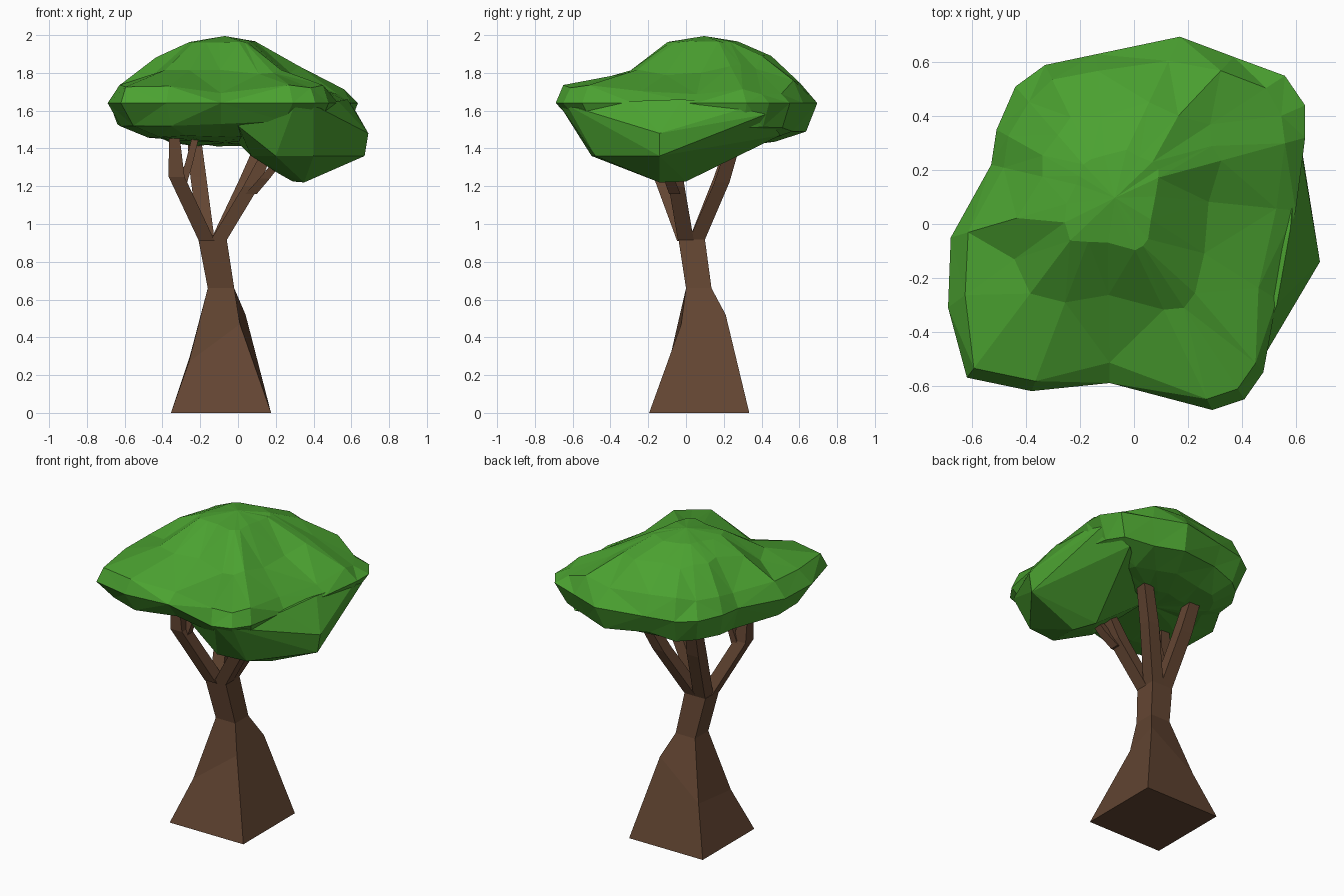
import bpy, bmesh, random
from mathutils import Vector

if "Cube" in bpy.data.objects:
    bpy.data.objects.remove(bpy.data.objects["Cube"])

random.seed(4)


def material(name, rgb):
    m = bpy.data.materials.new(name)
    m.diffuse_color = (*rgb, 1)
    m.use_nodes = True
    m.node_tree.nodes["Principled BSDF"].inputs["Base Color"].default_value = m.diffuse_color
    return m


BARK = material("bark", (0.125, 0.06, 0.032))
LEAF = material("leaf", (0.07, 0.36, 0.03))


def finish(bm, name, mat):
    bmesh.ops.recalc_face_normals(bm, faces=bm.faces)
    me = bpy.data.meshes.new(name)
    bm.to_mesh(me)
    bm.free()
    me.materials.append(mat)
    ob = bpy.data.objects.new(name, me)
    bpy.context.collection.objects.link(ob)
    return ob


def loft(name, rings, mat, triangles=False):
    """Bridge rings of equal size and cap both ends."""
    bm = bmesh.new()
    loops = [[bm.verts.new(p) for p in r] for r in rings]
    n = len(loops[0])
    for a, b in zip(loops, loops[1:]):
        for i in range(n):
            j = (i + 1) % n
            bm.faces.new((a[i], a[j], b[j], b[i]))
    for loop in (loops[0], loops[-1]):
        if triangles:
            centre = sum((v.co for v in loop), Vector()) / n
            c = bm.verts.new(centre + Vector((0, 0, 0.03 if loop is loops[-1] else 0)))
            for i in range(n):
                bm.faces.new((loop[i], loop[(i + 1) % n], c))
        else:
            bm.faces.new(loop)
    if triangles:
        bmesh.ops.triangulate(bm, faces=bm.faces, quad_method='SHORT_EDGE')
    return finish(bm, name, mat)


def rect(x0, x1, y0, y1, z):
    return [(x0, y0, z), (x1, y0, z), (x1, y1, z), (x0, y1, z)]


# Trunk: flared square column with uneven knees
loft("trunk", [
    rect(-0.355, 0.175, -0.195, 0.335, 0),
    [(-0.26, -0.09, 0.27), (0.01, -0.025, 0.47), (0.04, 0.21, 0.52), (-0.255, 0.235, 0.3)],
    rect(-0.16, -0.02, 0.0, 0.135, 0.66),
    rect(-0.21, -0.06, -0.04, 0.10, 0.92),
    rect(-0.16, -0.10, 0.0, 0.06, 0.94)], BARK)


# Branches: square tapered limbs, each point is x, y, z, half width
def branch(name, *path):
    loft(name, [rect(x - r, x + r, y - r, y + r, z) for x, y, z, r in path], BARK)


branch("left_branch", (-0.165, -0.005, 0.91, 0.042), (-0.325, -0.13, 1.25, 0.042), (-0.34, -0.145, 1.5, 0.026))
branch("left_twig", (-0.30, -0.11, 1.2, 0.025), (-0.26, -0.1, 1.32, 0.02), (-0.22, -0.08, 1.48, 0.018))
branch("right_branch", (-0.105, 0, 0.91, 0.042), (0.07, -0.05, 1.2, 0.042), (0.15, -0.06, 1.37, 0.03))
branch("right_twig", (0.07, -0.06, 1.16, 0.03), (0.14, -0.09, 1.24, 0.028), (0.22, -0.11, 1.34, 0.025))
branch("back_branch", (-0.165, 0.055, 0.91, 0.042), (-0.21, 0.19, 1.25, 0.042), (-0.235, 0.265, 1.48, 0.036))
branch("back_right_branch", (-0.105, 0.055, 0.91, 0.042), (0.04, 0.19, 1.22, 0.04), (0.15, 0.27, 1.48, 0.034))

# Main canopy: outline at its widest, lofted inward above and below
outline = [(0.60, 0.05), (0.635, 0.32), (0.635, 0.44), (0.56, 0.55), (0.37, 0.62), (0.17, 0.695),
           (-0.14, 0.63), (-0.33, 0.59), (-0.44, 0.51), (-0.51, 0.35), (-0.53, 0.22),
           (-0.68, -0.05), (-0.69, -0.31), (-0.62, -0.57), (-0.38, -0.62), (-0.09, -0.59),
           (0.29, -0.69), (0.41, -0.65), (0.48, -0.55), (0.53, -0.28)]
CX, CY = -0.1, 0.12


def canopy_ring(scale, z, jitter):
    ring = []
    for x, y in outline:
        s = scale + random.uniform(-jitter, jitter)
        dz = random.uniform(-jitter, jitter) * 0.5
        valley = y < -0.58 and -0.2 < x < 0.1
        if z < 1.6 and y > 0.1:              # back hangs a little lower
            dz -= 0.03
        if 1.7 < z < 1.8:
            if valley:                       # front lobes with a valley between
                dz -= 0.05
            elif y < -0.5:
                s = 0.95
            elif x > 0.45:                   # right side falls away sooner
                dz -= 0.035
            elif y > 0.3:
                dz += 0.02
        if 1.8 < z < 1.9:
            if y < -0.25 or (x > 0.4 and y < 0.1):   # steeper front
                dz -= 0.05
            elif x > 0.45:
                dz -= 0.02
            else:                            # fuller back and left
                dz += 0.04
        ring.append((CX + (x - CX) * s, CY + (y - CY) * s, z + dz))
    return ring


canopy = loft("canopy", [
    canopy_ring(0.3, 1.445, 0.01),
    canopy_ring(0.62, 1.465, 0.02),
    canopy_ring(0.9, 1.53, 0.03),
    canopy_ring(1.0, 1.64, 0.0),
    canopy_ring(0.87, 1.735, 0.03),
    canopy_ring(0.56, 1.855, 0.03),
    canopy_ring(0.26, 1.965, 0.01)], LEAF, True)

# Drooping lobe at the lower right, running up into the canopy rim
bm = bmesh.new()
for p in [(0.69, -0.14, 1.48), (0.67, -0.14, 1.36), (0.35, -0.14, 1.22), (0.29, 0.0, 1.225),
          (0.21, -0.12, 1.27), (0.07, -0.3, 1.36), (0.4, -0.48, 1.36), (0.2, -0.5, 1.36),
          (0.4, 0.22, 1.42), (0.0, 0.1, 1.43), (0.58, -0.02, 1.66), (0.53, -0.3, 1.65),
          (0.3, -0.67, 1.63), (0.4, -0.63, 1.63), (0.0, -0.5, 1.52), (0.61, 0.33, 1.62),
          (0.45, 0.5, 1.47), (0.6, 0.42, 1.58)]:
    bm.verts.new(p)
bmesh.ops.convex_hull(bm, input=bm.verts)
lobe = finish(bm, "canopy_lower_lobe", LEAF)

# Fuse the lobe into the canopy so the crown is one shell
union = canopy.modifiers.new("fuse", 'BOOLEAN')
union.operation, union.solver, union.object = 'UNION', 'EXACT', lobe
bpy.context.view_layer.update()
fused = bpy.data.meshes.new_from_object(canopy.evaluated_get(bpy.context.evaluated_depsgraph_get()))
canopy.modifiers.clear()
canopy.data = fused
bpy.data.objects.remove(lobe)
